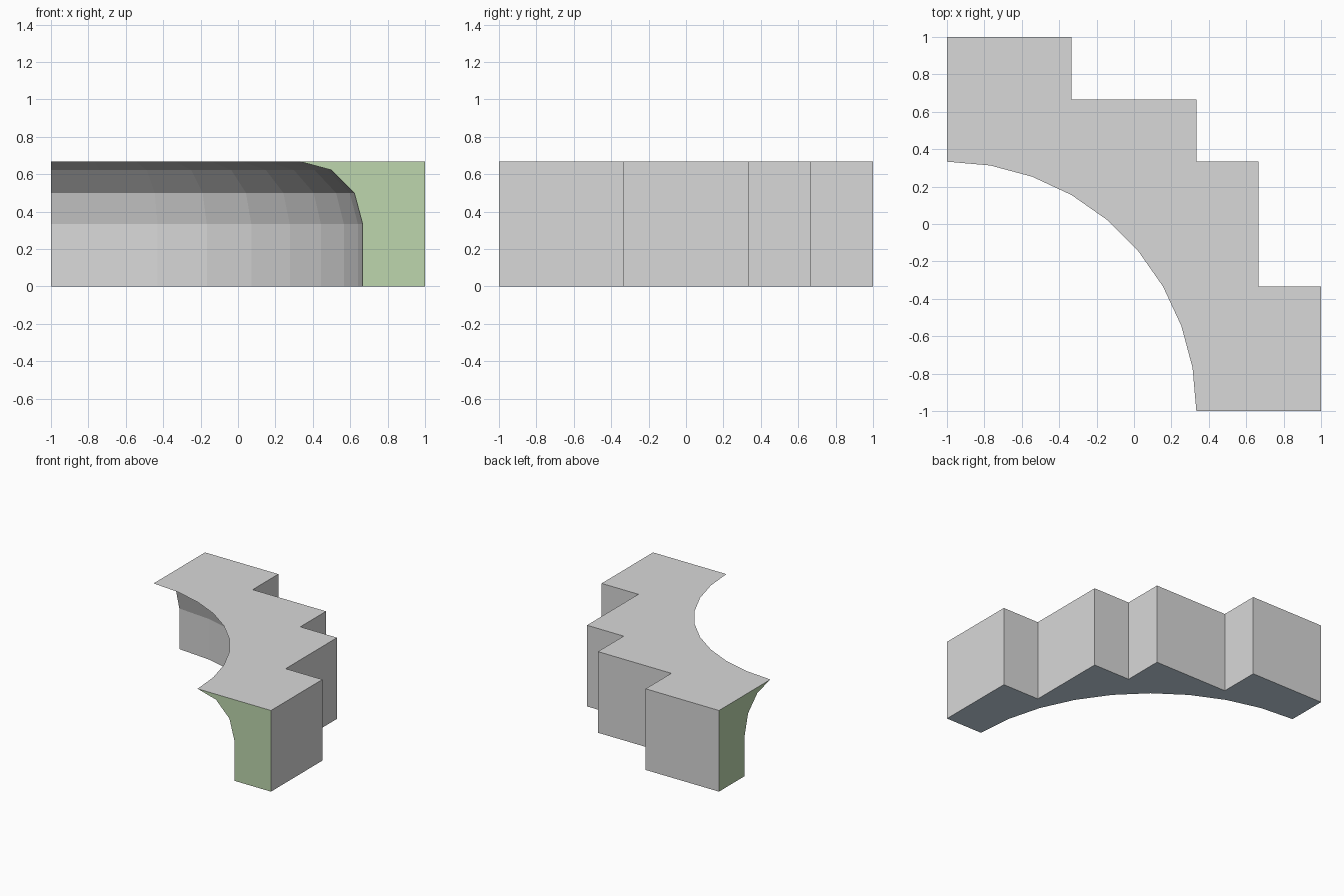
import bpy, bmesh
from math import sin, cos, radians

cube = bpy.data.objects.get("Cube")
if cube:
    bpy.data.objects.remove(cube)


def material(name, rgb):
    mat = bpy.data.materials.new(name)
    mat.use_nodes = True
    mat.diffuse_color = (*rgb, 1)
    mat.node_tree.nodes["Principled BSDF"].inputs["Base Color"].default_value = (*rgb, 1)
    return mat


U = 1 / 3                # grid unit of the steps
TOP = 2 * U
CENTRE = -1.0            # the cove sweeps around the corner (-1, -1)
SEGMENTS = 9

# Stepped outer outline, from the left-hand end to the front end
outline = [(-1, 1), (-U, 1), (-U, 2 * U), (U, 2 * U), (U, U),
           (2 * U, U), (2 * U, -U), (1, -U), (1, -1)]

# Cove section as (radius, height): upright wall, then a quarter-round overhang
section = [(5 * U, 0)]
section += [(4 * U + U * cos(radians(a)), U + U * sin(radians(a))) for a in range(0, 91, 30)]

bm = bmesh.new()
low = [bm.verts.new((x, y, 0)) for x, y in outline]
high = [bm.verts.new((x, y, TOP)) for x, y in outline]

# Cove columns, swept from the front end to the left-hand end
columns = []
for i in range(SEGMENTS + 1):
    a = radians(90 * i / SEGMENTS)
    columns.append([bm.verts.new((CENTRE + r * cos(a), CENTRE + r * sin(a), z))
                    for r, z in section])

# Stepped back walls
for i in range(len(outline) - 1):
    bm.faces.new((low[i], low[i + 1], high[i + 1], high[i]))

# Curved cove
for near, far in zip(columns, columns[1:]):
    for k in range(len(section) - 1):
        bm.faces.new((near[k], far[k], far[k + 1], near[k + 1]))

# Top, underside and the two cut ends
bm.faces.new(high + [c[-1] for c in columns])
underside = bm.faces.new(low + [c[0] for c in columns])
ends = [bm.faces.new([low[-1], high[-1]] + columns[0][::-1]),
        bm.faces.new([low[0], high[0]] + columns[-1][::-1])]

underside.material_index = 1
for face in ends:
    face.material_index = 2
bmesh.ops.recalc_face_normals(bm, faces=bm.faces)

mesh = bpy.data.meshes.new("coved_corner_block")
bm.to_mesh(mesh)
bm.free()
mesh.materials.append(material("light grey", (0.69, 0.69, 0.69)))
mesh.materials.append(material("pale blue grey", (0.63, 0.76, 0.88)))
mesh.materials.append(material("pale green", (0.51, 0.67, 0.42)))

block = bpy.data.objects.new("coved_corner_block", mesh)
bpy.context.scene.collection.objects.link(block)
